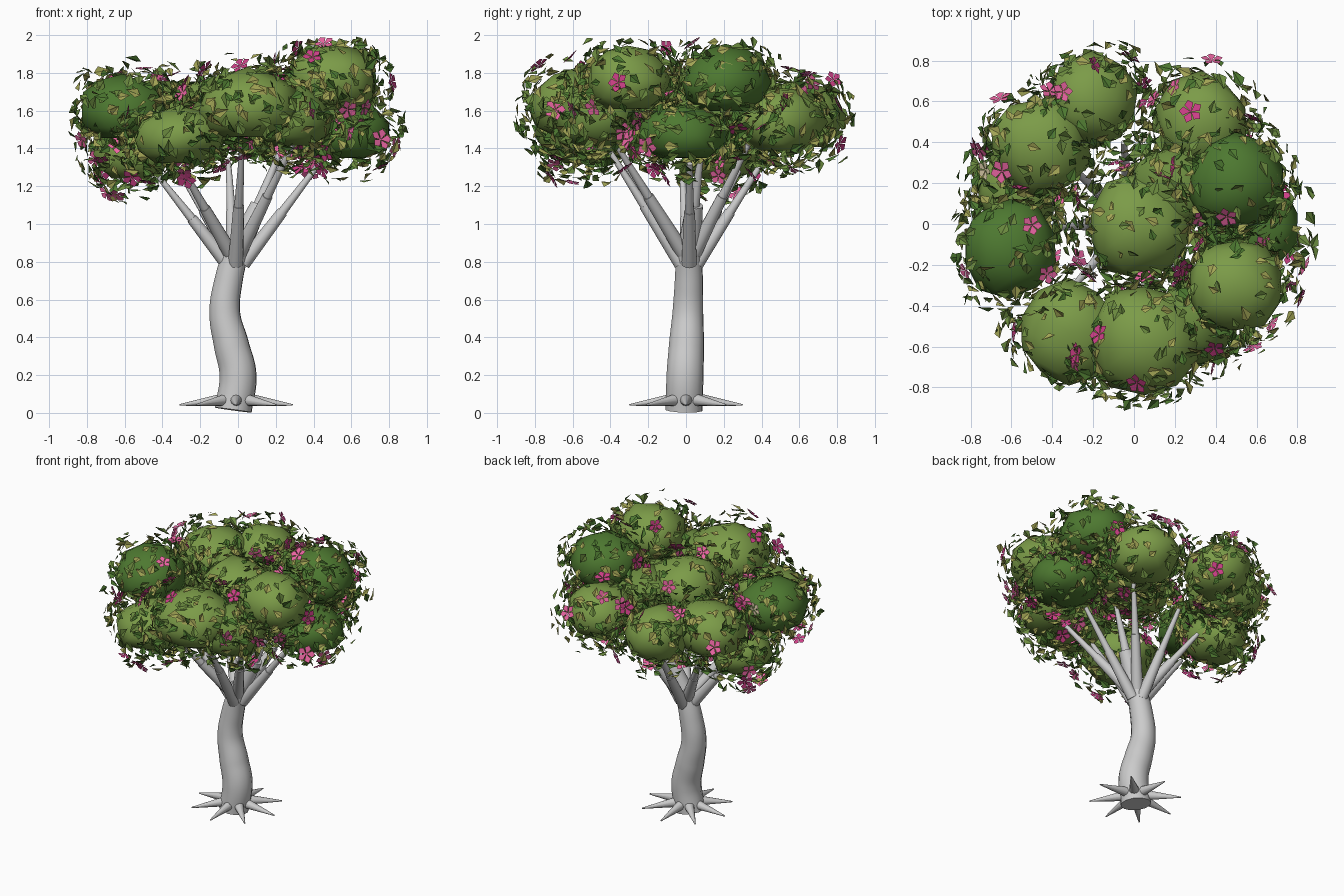
import bpy, bmesh, math, random
from mathutils import Vector, Quaternion, noise

if "Cube" in bpy.data.objects:
    bpy.data.objects.remove(bpy.data.objects["Cube"])

random.seed(11)


def material(name, rgb):
    m = bpy.data.materials.new(name)
    m.diffuse_color = (*rgb, 1)
    m.use_nodes = True
    m.node_tree.nodes["Principled BSDF"].inputs["Base Color"].default_value = m.diffuse_color
    return m


LIGHT = material("light_green", (0.20, 0.33, 0.065))
MID = material("mid_green", (0.15, 0.26, 0.05))
DARK = material("dark_green", (0.075, 0.19, 0.03))
OLIVE = material("olive", (0.36, 0.37, 0.09))
PINK = material("pink", (0.82, 0.13, 0.36))
MAGENTA = material("magenta", (0.6, 0.05, 0.24))
CREAM = material("cream", (0.8, 0.68, 0.45))


def tube(name, pts, spline='POLY'):
    """Capped round tube through (x, y, z, radius) points."""
    cu = bpy.data.curves.new(name, 'CURVE')
    cu.dimensions = '3D'
    cu.bevel_depth = 1
    cu.bevel_resolution = 4
    cu.resolution_u = 8
    cu.use_fill_caps = True
    s = cu.splines.new(spline)
    if spline == 'BEZIER':
        s.bezier_points.add(len(pts) - 1)
        for b, p in zip(s.bezier_points, pts):
            b.co, b.radius = p[:3], p[3]
            b.handle_left_type = b.handle_right_type = 'AUTO'
    else:
        s.points.add(len(pts) - 1)
        for b, p in zip(s.points, pts):
            b.co, b.radius = (*p[:3], 1), p[3]
    ob = bpy.data.objects.new(name, cu)
    bpy.context.collection.objects.link(ob)
    bpy.ops.object.select_all(action='DESELECT')
    ob.select_set(True)
    bpy.context.view_layer.objects.active = ob
    bpy.ops.object.convert(target='MESH')
    bpy.ops.object.shade_smooth_by_angle(angle=math.radians(40))


# Winding trunk with a leaning upper stub
tube("trunk", [(-0.025, -0.01, 0.015, 0.1), (0, -0.005, 0.2, 0.1), (-0.035, 0.003, 0.36, 0.095),
               (-0.07, 0.01, 0.53, 0.083), (-0.05, 0.015, 0.7, 0.076),
               (0, 0.015, 0.89, 0.067)], 'BEZIER')
tube("trunk_top", [(-0.01, 0.015, 0.84, 0.066), (0.11, 0.045, 1.1, 0.046)])
tube("trunk_twig", [(0.1, 0.042, 1.08, 0.03), (0.22, 0.08, 1.38, 0.014)])

# Root spikes around the base
for i in range(8):
    a = i * math.tau / 8
    c, s = math.cos(a), math.sin(a)
    tube("root", [(-0.01 + 0.05 * c, 0.05 * s, 0.072, 0.036),
                  (-0.01 + 0.3 * c, 0.3 * s, 0.042, 0.004)])

# Branches: thick lower length, thinner upper length
tips = [(0.43, 0.02, 1.32), (0.29, -0.37, 1.42), (0.02, -0.4, 1.38), (-0.3, -0.31, 1.3),
        (-0.42, -0.02, 1.25), (-0.31, 0.28, 1.28), (-0.05, 0.4, 1.32), (0.28, 0.33, 1.42)]
for i, t in enumerate(tips):
    tip = Vector(t)
    out = Vector((t[0], t[1], 0)).normalized() * 0.04
    root = Vector((-0.015, 0.015, 0.79 + 0.06 * (i % 2))) + out
    tube("branch_lower", [(*root, 0.04), (*root.lerp(tip, 0.52), 0.029)])
    tube("branch_upper", [(*root.lerp(tip, 0.48), 0.025), (*tip, 0.014)])

# Foliage masses: centre, horizontal radius, vertical radius, colour
blobs = [((0.02, -0.01, 1.62), 0.25, 0.19, LIGHT), ((0.5, 0.21, 1.75), 0.23, 0.19, DARK),
         ((0.5, -0.31, 1.76), 0.23, 0.19, LIGHT), ((0.33, 0.5, 1.54), 0.23, 0.19, LIGHT),
         ((-0.2, 0.61, 1.56), 0.22, 0.19, LIGHT), ((-0.46, 0.38, 1.58), 0.24, 0.18, LIGHT),
         ((-0.61, -0.12, 1.6), 0.24, 0.18, DARK), ((-0.32, -0.53, 1.46), 0.24, 0.17, LIGHT),
         ((0.05, -0.57, 1.62), 0.26, 0.2, LIGHT), ((0.58, -0.02, 1.47), 0.24, 0.15, DARK),
         ((0.2, 0.18, 1.58), 0.21, 0.18, MID), ((0.3, -0.47, 1.56), 0.21, 0.18, MID),
         ((-0.56, 0.17, 1.37), 0.2, 0.16, LIGHT)]


def mesh_object(name, bm, mats):
    me = bpy.data.meshes.new(name)
    bm.to_mesh(me)
    bm.free()
    for m in mats:
        me.materials.append(m)
    bpy.context.collection.objects.link(bpy.data.objects.new(name, me))


for c, rh, rv, mat in blobs:
    bm = bmesh.new()
    bmesh.ops.create_icosphere(bm, subdivisions=2, radius=1)
    for v in bm.verts:
        v.co *= 1.02 + 0.2 * noise.noise(v.co * 1.4 + Vector(c) * 5)
        v.co = Vector((v.co.x * rh, v.co.y * rh, max(v.co.z, -0.8) * rv)) + Vector(c)
    for f in bm.faces:
        f.smooth = True
    mesh_object("foliage_mass", bm, [mat])


def scatter_point(blob, lo, hi):
    """Random spot lo..hi off a foliage mass, not buried in the others."""
    c, rh, rv, _ = blob
    while True:
        d = Vector([random.gauss(0, 1) for _ in range(3)]).normalized()
        if d.z > 0.75 and random.random() < 0.4:
            continue
        k = random.uniform(lo, hi)
        p = Vector(c) + Vector((d.x * (rh + k), d.y * (rh + k), d.z * (rv + k)))
        if p.z < 1.97 and math.hypot(p.x, p.y) < 0.9 and not any(
                ((p.x - b[0][0])**2 + (p.y - b[0][1])**2) / b[1]**2
                + (p.z - b[0][2])**2 / b[2]**2 < 0.85 for b in blobs):
            return p, d


def frame(d, jitter):
    """Rotation taking +z to a jittered direction with random spin."""
    n = (d + Vector([random.gauss(0, jitter) for _ in range(3)])).normalized()
    return n.to_track_quat('Z', 'Y') @ Quaternion((0, 0, 1), random.uniform(0, math.tau))


# Leaves: small creased blades with a wide shoulder
bm = bmesh.new()
for blob in blobs:
    for _ in range(175):
        p, d = scatter_point(blob, 0.0, 0.11)
        q, s = frame(d, 0.4), random.uniform(0.03, 0.046)
        base, left, tip, right = [bm.verts.new(p + q @ Vector(v) * s) for v in
                                  ((0, -1, 0), (-0.65, 0.35, 0.15), (0, 0.95, -0.1), (0.65, 0.35, 0.15))]
        m = random.choices((0, 1, 2), (3, 4, 3))[0]
        for f in ((base, tip, left), (base, right, tip)):
            bm.faces.new(f).material_index = m
mesh_object("leaves", bm, (DARK, MID, OLIVE))

# Flowers: five pointed petals each
bm = bmesh.new()
for blob in blobs:
    for _ in range(7):
        p, d = scatter_point(blob, 0.06, 0.12)
        q, s = frame(d, 0.25), random.uniform(0.048, 0.06)
        m = random.choices((0, 1, 2), (10, 9, 1))[0]
        for k in range(5):
            qk = q @ Quaternion((0, 0, 1), k * math.tau / 5)
            bm.faces.new([bm.verts.new(p + qk @ Vector(v) * s) for v in
                          ((0, 0, 0), (0.38, 0.65, 0.2), (0, 1.02, 0.15), (-0.38, 0.65, 0.2))]
                         ).material_index = m
mesh_object("flowers", bm, (PINK, MAGENTA, CREAM))
